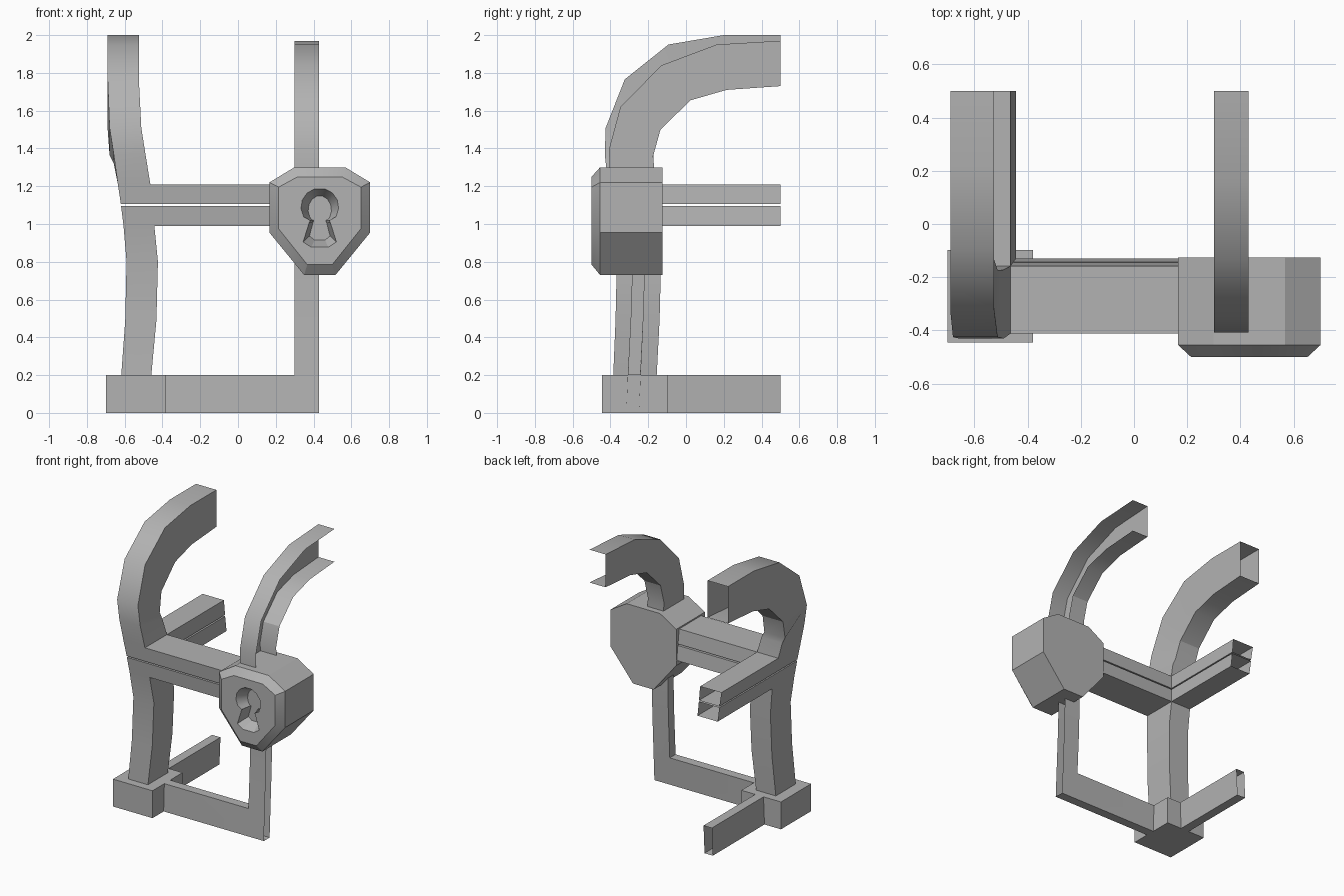
import bpy, bmesh, math

if "Cube" in bpy.data.objects:
    bpy.data.objects.remove(bpy.data.objects["Cube"])

mat = bpy.data.materials.new("plain_grey")
mat.diffuse_color = (0.45, 0.45, 0.45, 1)
mat.use_nodes = True
mat.node_tree.nodes["Principled BSDF"].inputs["Base Color"].default_value = mat.diffuse_color


def finish(name, bm, angle=30):
    mesh = bpy.data.meshes.new(name)
    bm.to_mesh(mesh)
    bm.free()
    mesh.materials.append(mat)
    ob = bpy.data.objects.new(name, mesh)
    bpy.context.collection.objects.link(ob)
    bpy.ops.object.select_all(action='DESELECT')
    ob.select_set(True)
    bpy.context.view_layer.objects.active = ob
    bpy.ops.object.shade_smooth_by_angle(angle=math.radians(angle))
    return ob


def bridge(bm, a, b):
    n = len(a)
    for i in range(n):
        bm.faces.new((a[i], a[(i + 1) % n], b[(i + 1) % n], b[i]))


def loft(name, rings, open_x=None, open_y=None):
    """Closed skin through the rings, then opened on the x or y cut plane."""
    bm = bmesh.new()
    vs = [[bm.verts.new(p) for p in r] for r in rings]
    for a, b in zip(vs, vs[1:]):
        bridge(bm, a, b)
    bm.faces.new(vs[0])
    bm.faces.new(vs[-1])
    bmesh.ops.recalc_face_normals(bm, faces=bm.faces[:])
    gone = [f for f in bm.faces
            if (open_x is not None and all(abs(v.co.x - open_x) < 1e-4 for v in f.verts))
            or (open_y is not None and all(abs(v.co.y - open_y) < 1e-4 for v in f.verts))]
    bmesh.ops.delete(bm, geom=gone, context='FACES')
    return finish(name, bm)


def ring(xo, xi, yo, zo, yi, zi):
    return [(xo, yo, zo), (xi, yo, zo), (xi, yi, zi), (xo, yi, zi)]


CUT_X, CUT_Y = 0.43, 0.5

# Corner foot
loft("corner_foot", [ring(-0.70, -0.38, -0.445, z, -0.097, z) for z in (0, 0.2)])

# Corner post, lower part
loft("lower_post", [ring(xo, xi, yo, z, yi, z) for z, xo, xi, yo, yi in (
    (0.15, -0.621, -0.463, -0.387, -0.157),
    (0.20, -0.618, -0.459, -0.385, -0.155),
    (0.49, -0.597, -0.432, -0.373, -0.140),
    (0.80, -0.590, -0.424, -0.366, -0.132),
    (0.99, -0.606, -0.443, -0.388, -0.130))])

# Corner post, upper part curving back over the lid
loft("upper_post", [ring(*r) for r in (
    (-0.636, -0.464, -0.412, 1.21, -0.158, 1.21),
    (-0.658, -0.490, -0.430, 1.37, -0.172, 1.32),
    (-0.680, -0.512, -0.425, 1.51, -0.173, 1.365),
    (-0.690, -0.525, -0.324, 1.766, -0.135, 1.50),
    (-0.690, -0.525, -0.093, 1.95, 0.024, 1.655),
    (-0.690, -0.525, 0.20, 2.00, 0.215, 1.71),
    (-0.690, -0.525, 0.50, 2.00, 0.50, 1.73))], open_y=CUT_Y)

# Rim rails, bent round the corner, one for lid and one for body
levels = {1.21: (-0.636, -0.464, -0.412, -0.158),
          1.105: (-0.620, -0.455, -0.401, -0.145),
          1.095: (-0.619, -0.454, -0.400, -0.143),
          0.99: (-0.606, -0.443, -0.388, -0.130)}
for name, lo, hi in (("lid_rail", 1.105, 1.21), ("body_rail", 0.99, 1.095)):
    a, b = levels[lo], levels[hi]
    loft(name, [
        [(a[0], CUT_Y, lo), (a[1], CUT_Y, lo), (b[1], CUT_Y, hi), (b[0], CUT_Y, hi)],
        [(a[0], a[2], lo), (a[1], a[3], lo), (b[1], b[3], hi), (b[0], b[2], hi)],
        [(0.3, a[2], lo), (0.3, a[3], lo), (0.3, b[3], hi), (0.3, b[2], hi)]],
        open_y=CUT_Y)

# Front base rail turning up into the strap below the lock
T = 0.067
def strap_ring(xo, zo, yo, xi, zi, yi):
    return [(xo, yo, zo), (xo, yo + T, zo), (xi, yi + T, zi), (xi, yi, zi)]
loft("base_rail_and_strap", [
    strap_ring(-0.40, 0, -0.316, -0.40, 0.2, -0.308),
    strap_ring(CUT_X, 0, -0.316, 0.30, 0.2, -0.308),
    strap_ring(CUT_X, 0.49, -0.293, 0.30, 0.49, -0.293),
    strap_ring(CUT_X, 0.74, -0.285, 0.30, 0.74, -0.285),
    strap_ring(CUT_X, 0.85, -0.285, 0.30, 0.85, -0.285)], open_x=CUT_X)

# Side base rail
loft("side_base_rail", [
    [(-0.567, y, 0), (-0.500, y, 0), (-0.492, y, 0.2), (-0.559, y, 0.2)]
    for y in (-0.12, CUT_Y)], open_y=CUT_Y)

# Lid strap above the lock, an open channel
loft("lid_strap", [ring(0.30, CUT_X, *r) for r in (
    (-0.40, 1.20, -0.16, 1.20),
    (-0.408, 1.395, -0.174, 1.36),
    (-0.347, 1.62, -0.135, 1.50),
    (-0.13, 1.84, 0.024, 1.655),
    (0.162, 1.95, 0.215, 1.71),
    (0.50, 1.97, 0.50, 1.73))], open_x=CUT_X, open_y=CUT_Y)

# Lock: bevelled octagonal body with a tapered keyhole recess
CX = 0.433
def mirrored(half):
    return half + [(-x, z) for x, z in reversed(half)]
outline = mirrored([(0.135, 1.30), (0.267, 1.22), (0.267, 0.955), (0.083, 0.73)])
face = mirrored([(0.117, 1.25), (0.218, 1.195), (0.218, 0.975), (0.066, 0.785)])
hole = [(0.1 * math.sin(t), 1.09 + 0.1 * math.cos(t))
        for t in (math.radians(15 + 26.5 * i) for i in range(6))]
hole = mirrored(hole + [(0.052, 1.02), (0.088, 0.905), (0.045, 0.877)])
floor = [(x * 0.62, 1.03 + (z - 1.03) * 0.75) for x, z in hole]

bm = bmesh.new()
def loop(pts, y):
    return [bm.verts.new((CX + x, y, z)) for x, z in pts]
back, mid, front = loop(outline, -0.125), loop(outline, -0.455), loop(face, -0.50)
rim, deep = loop(hole, -0.50), loop(floor, -0.42)
bm.faces.new(back)
bridge(bm, back, mid)
bridge(bm, mid, front)
bridge(bm, rim, deep)
bm.faces.new(deep)
edges = [bm.edges.get((l[i - 1], l[i])) for l in (front, rim) for i in range(len(l))]
bmesh.ops.triangle_fill(bm, use_beauty=True, edges=edges, normal=(0, -1, 0))
bmesh.ops.recalc_face_normals(bm, faces=bm.faces[:])
finish("lock", bm)
